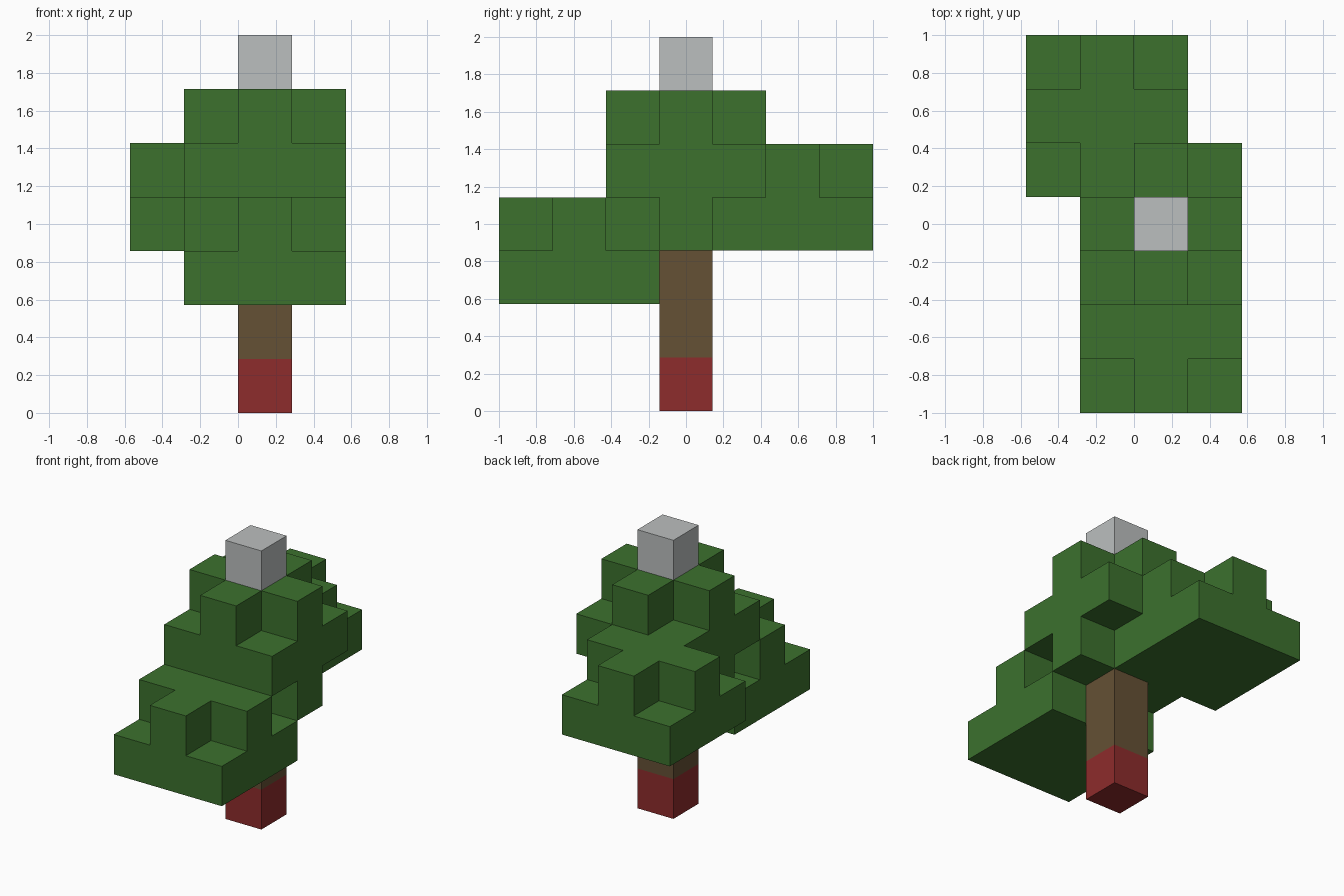
import bpy
import bmesh
from mathutils import Vector

default = bpy.data.objects.get("Cube")
if default:
    bpy.data.objects.remove(default, do_unlink=True)

S = 2 / 7                                 # block size
ORIGIN = Vector((-2 * S, -3.5 * S, 0))    # corner of the block grid


def make_material(name, rgb):
    mat = bpy.data.materials.new(name)
    mat.use_nodes = True
    color = (*rgb, 1)
    mat.diffuse_color = color
    mat.node_tree.nodes["Principled BSDF"].inputs["Base Color"].default_value = color
    return mat


red = make_material("red", (0.27, 0.025, 0.025))
brown = make_material("bark brown", (0.13, 0.082, 0.035))
green = make_material("leaf green", (0.045, 0.165, 0.027))
grey = make_material("light grey", (0.5, 0.52, 0.52))


def square(cx, cy, z):
    """Full three by three layer of blocks."""
    return {(cx + i, cy + j, z) for i in (-1, 0, 1) for j in (-1, 0, 1)}


def plus(cx, cy, z):
    """Square layer without its corners."""
    return {c for c in square(cx, cy, z) if c[0] == cx or c[1] == cy}


def column(z0, z1):
    """Blocks stacked on the trunk axis."""
    return {(2, 3, z) for z in range(z0, z1)}


# Parts as sets of grid blocks
parts = [
    ("trunk_base", red, column(0, 1)),
    ("trunk", brown, column(1, 3)),
    ("front_branch_leaves", green, square(2, 1, 2) | plus(2, 1, 3)),
    ("back_branch_leaves", green, square(1, 5, 3) | plus(1, 5, 4)),
    ("crown_leaves", green, plus(2, 3, 3) | square(2, 3, 4) | plus(2, 3, 5)),
    ("top_block", grey, column(6, 7)),
]
occupied = set().union(*(cells for _, _, cells in parts))


def add_face(bm, cell, axis, side):
    """Add one outward block side."""
    normal, u = Vector(), Vector()
    normal[axis] = side
    u[(axis + 1) % 3] = 1
    v = normal.cross(u)
    center = ORIGIN + (Vector(cell) + Vector((0.5, 0.5, 0.5)) + normal / 2) * S
    corners = [center + (u * a + v * b) * S / 2
               for a, b in ((-1, -1), (1, -1), (1, 1), (-1, 1))]
    bm.faces.new([bm.verts.new(p) for p in corners])


def build_part(name, mat, cells):
    """Skin the exposed block sides and merge coplanar ones."""
    bm = bmesh.new()
    for cell in sorted(cells):
        for axis in range(3):
            for side in (-1, 1):
                neighbour = list(cell)
                neighbour[axis] += side
                if tuple(neighbour) not in occupied:
                    add_face(bm, cell, axis, side)
    bmesh.ops.remove_doubles(bm, verts=bm.verts, dist=0.001)
    bmesh.ops.dissolve_limit(bm, angle_limit=0.01, verts=bm.verts, edges=bm.edges)
    mesh = bpy.data.meshes.new(name)
    bm.to_mesh(mesh)
    bm.free()
    mesh.materials.append(mat)
    bpy.context.scene.collection.objects.link(bpy.data.objects.new(name, mesh))


claimed = set()
for name, mat, cells in parts:
    build_part(name, mat, cells - claimed)
    claimed |= cells
